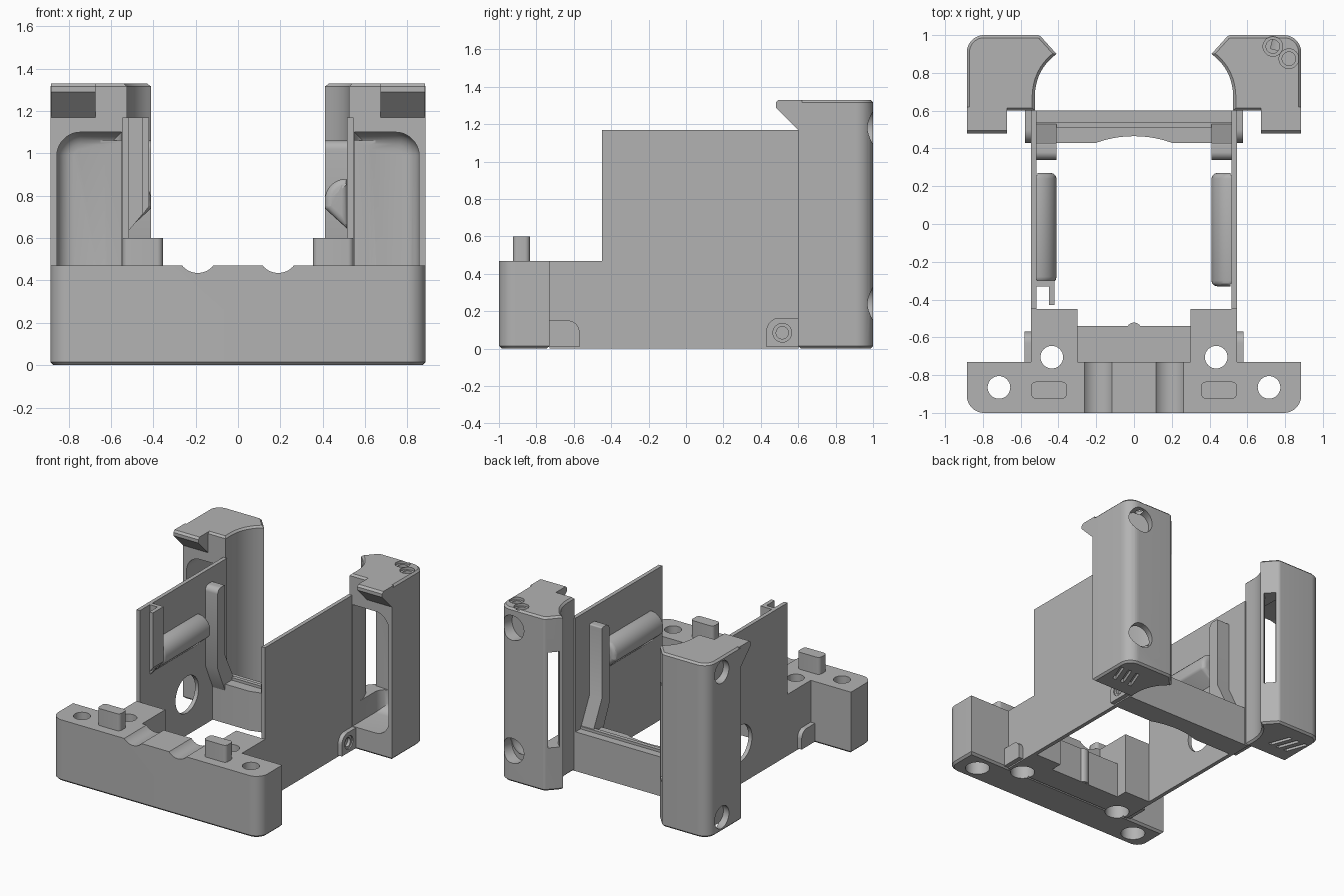
import bpy, bmesh, math
from mathutils import Vector, Matrix

if "Cube" in bpy.data.objects:
    bpy.data.objects.remove(bpy.data.objects["Cube"])

grey = bpy.data.materials.new("plain grey")
grey.use_nodes = True
COLOUR = (0.45, 0.45, 0.45, 1)
grey.diffuse_color = COLOUR
grey.node_tree.nodes["Principled BSDF"].inputs["Base Color"].default_value = COLOUR
parts = []


def finish(name, bm, keep=True):
    bmesh.ops.recalc_face_normals(bm, faces=bm.faces)
    mesh = bpy.data.meshes.new(name)
    bm.to_mesh(mesh)
    bm.free()
    obj = bpy.data.objects.new(name, mesh)
    bpy.context.collection.objects.link(obj)
    mesh.materials.append(grey)
    if keep:
        parts.append(obj)
    else:
        obj.hide_render = True
    return obj


def fillet(points, n=7):
    """Outline from (a, b, radius) corners."""
    out = []
    for i, (a, b, r) in enumerate(points):
        p = Vector((a, b))
        if r == 0:
            out.append((a, b))
            continue
        u = (Vector(points[i - 1][:2]) - p).normalized()
        v = (Vector(points[(i + 1) % len(points)][:2]) - p).normalized()
        half = u.angle(v) / 2
        centre = p + (u + v).normalized() * r / math.sin(half)
        s = p + u * r / math.tan(half) - centre
        e = p + v * r / math.tan(half) - centre
        for k in range(n + 1):
            d = s.lerp(e, k / n).normalized() * r
            out.append(tuple(centre + d))
    return out


def prism(name, outline, lo, hi, axis="z", side=1, cut_lo=0, cut_hi=0, seg=1, keep=True):
    """Extrude an outline along an axis; side=-1 mirrors in x."""
    place = {"x": lambda a, b, c: (side * c, a, b),
             "y": lambda a, b, c: (side * a, c, b),
             "z": lambda a, b, c: (side * a, b, c)}[axis]
    bm = bmesh.new()
    low = [bm.verts.new(place(a, b, lo)) for a, b in outline]
    top = [bm.verts.new(place(a, b, hi)) for a, b in outline]
    caps = [bm.faces.new(low), bm.faces.new(top)]
    for i in range(len(low)):
        bm.faces.new((low[i - 1], low[i], top[i], top[i - 1]))
    bmesh.ops.recalc_face_normals(bm, faces=bm.faces)
    rims = [(list(f.edges), w) for f, w in zip(caps, (cut_lo, cut_hi)) if w]
    for rim, width in rims:
        bmesh.ops.bevel(bm, geom=rim, offset=width, segments=seg, profile=0.5, affect="EDGES")
    return finish(name, bm, keep)


def box(name, x, y, z, side=1):
    return prism(name, [(x[0], y[0]), (x[1], y[0]), (x[1], y[1]), (x[0], y[1])], *z, side=side)


def rod(centre, radius, length, direction, n=32):
    """Round cutter."""
    bm = bmesh.new()
    turn = Vector(direction).to_track_quat("Z", "Y").to_matrix().to_4x4()
    bmesh.ops.create_cone(bm, cap_ends=True, segments=n, radius1=radius, radius2=radius,
                          depth=length, matrix=Matrix.Translation(centre) @ turn)
    return finish("cutter", bm, False)


def volume(mesh):
    bm = bmesh.new()
    bm.from_mesh(mesh)
    size = bm.calc_volume(signed=True)
    bm.free()
    return size


def cut(obj, *cutters):
    """Subtract cutters, trying another solver if one loses the part."""
    for c in cutters:
        before = volume(obj.data)
        mod = obj.modifiers.new("cut", "BOOLEAN")
        mod.object, mod.operation = c, "DIFFERENCE"
        for solver in ("EXACT", "MANIFOLD", "FLOAT"):
            mod.solver = solver
            bpy.context.view_layer.update()
            shape = obj.evaluated_get(bpy.context.evaluated_depsgraph_get())
            mesh = bpy.data.meshes.new_from_object(shape)
            if 0.2 * before < volume(mesh) < 0.99999 * before:
                obj.data = mesh
                break
        obj.modifiers.clear()
        bpy.data.objects.remove(c)


UP, BACK, SIDE = (0, 0, 1), (0, 1, 0), (1, 0, 0)

# Front bar with round grooves and counterbored screw holes
bar = prism("front_bar", fillet([(-0.885, -1, 0.09), (0.885, -1, 0.09),
            (0.885, -0.73, 0), (-0.885, -0.73, 0)]), 0, 0.47, cut_lo=0.015)
for s in (1, -1):
    cut(bar, rod((s * 0.19, -0.87, 0.53), 0.095, 0.5, BACK),
        rod((s * 0.715, -0.865, 0.3), 0.06, 1, UP),
        rod((s * 0.715, -0.865, 0), 0.085, 0.3, UP))

# Middle step behind the bar, with its guide rib
box("middle_step", (-0.3, 0.3), (-0.73, -0.54), (0, 0.27))
rib = rod((0, -0.562, 0.135), 0.04, 0.268, UP)
rib.name = "guide_rib"
rib.hide_render = False
parts.append(rib)

for s in (1, -1):
    label = "left" if s > 0 else "right"
    # Blocks and locating pegs
    block = box(label + "_block", (0.3, 0.545), (-0.73, -0.45), (0, 0.47), s)
    for part in (block, bar):
        cut(part, rod((s * 0.435, -0.705, 0.3), 0.06, 1, UP),
            rod((s * 0.435, -0.705, 0), 0.085, 0.3, UP))
    prism(label + "_peg", fillet([(0.355, -0.925, 0.025), (0.545, -0.925, 0.025),
          (0.545, -0.835, 0.025), (0.355, -0.835, 0.025)], 4), 0.46, 0.6, side=s)

    # Side wall
    wall = prism(label + "_wall", [(-0.45, 0), (0.602, 0), (0.602, 1.17), (-0.45, 1.17)],
                 0.515, 0.545, "x", s)
    if s < 0:
        cut(wall, rod((-0.53, 0.12, 0.31), 0.14, 0.3, SIDE))

    # Rounded support rail and upright strip on the inner wall
    prism(label + "_rail", fillet([(0.52, 0.88, 0), (0.41, 0.88, 0.1), (0.41, 0.74, 0.03),
          (0.52, 0.64, 0)]), -0.33 if s > 0 else -0.31, 0.27, "y", s, 0.03, 0.03, 3)
    prism(label + "_upright", fillet([(0.34, 1.06, 0.04), (0.43, 1.06, 0.01), (0.43, 0.52, 0),
          (0.54, 0.3, 0), (0.54, 0.25, 0), (0.43, 0.25, 0), (0.34, 0.45, 0)]),
          0.41, 0.52, "x", s)

    # Small outer tabs
    rear = prism(label + "_rear_tab", fillet([(0.43, 0.01, 0), (0.61, 0.01, 0),
                 (0.61, 0.165, 0), (0.43, 0.165, 0.07)]), 0.54, 0.578, "x", s)
    if s > 0:
        cut(rear, rod((0.578, 0.515, 0.085), 0.05, 0.02, SIDE),
            rod((0.56, 0.515, 0.085), 0.033, 0.03, SIDE))
    prism(label + "_front_tab", fillet([(-0.74, 0.01, 0), (-0.57, 0.01, 0),
          (-0.57, 0.15, 0.06), (-0.74, 0.15, 0)]), 0.54, 0.58, "x", s)

    # Rear post: rounded outside, scooped inside
    scoop = []
    for k in range(11):
        t = k / 10
        p = (Vector((0.41, 0.9)) * (1 - t) ** 2 + Vector((0.52, 0.82)) * 2 * t * (1 - t)
             + Vector((0.525, 0.68)) * t * t)
        scoop.append((p.x, p.y, 0))
    outline = fillet([(0.525, 0.6, 0), (0.885, 0.6, 0), (0.885, 1, 0.09), (0.5, 1, 0.03)] + scoop)
    post = prism(label + "_post", outline, 0, 1.33, side=s, cut_lo=0.014, cut_hi=0.014)
    # Front pocket, and the window that leads from it out through the slanted corner
    pocket = prism("cutter", fillet([(0.55, 0.17, 0), (0.855, 0.17, 0.11), (0.855, 1.1, 0.11),
                   (0.55, 1.1, 0)]), 0.4, 0.95, "y", s, cut_hi=0.08, seg=5, keep=False)
    window = prism("cutter", [(0.65, 0.7), (0.551, 0.69), (0.538, 0.755), (0.51, 0.82),
                   (0.475, 0.872), (0.43, 0.915), (0.4, 0.94), (0.45, 1.03), (0.5, 0.955),
                   (0.65, 0.945)], 0.33, 1.06, side=s, keep=False)
    cut(post, pocket, window)
    # Magnet and screw recesses
    if s > 0:
        for z in (0.24, 1.18):
            cut(post, rod((0.77, 1, z), 0.095, 0.16, (0.25, 1, 0)))
        for x, y in ((0.735, 0.94), (0.82, 0.875)):
            cut(post, rod((x, y, 1.33), 0.052, 0.04, UP), rod((x, y, 1.3), 0.036, 0.06, UP))
    else:
        for z in (0.11, 1.22):
            cut(post, rod((-0.88, 0.83, z), 0.085, 0.12, (-1, 0.15, 0)))
    # Vent slots in the foot
    for k in range(3):
        x = 0.63 + 0.07 * k
        cut(post, prism("cutter", [(x, 0.72), (x + 0.03, 0.72), (x + 0.09, 0.88),
            (x + 0.06, 0.88)], -0.1, 0.03, side=s, keep=False))

    # Overhanging hook at the post top
    prism(label + "_hook", [(0.62, 1.15), (0.6, 1.17), (0.48, 1.29), (0.48, 1.315),
          (0.495, 1.33), (0.62, 1.33)], 0.672, 0.884, "x", s)

# Rear cross beam with a hollowed front face
beam = box("rear_beam", (-0.53, 0.53), (0.43, 0.6), (0, 0.3))
cut(beam, rod((0, -0.125, 0.2), 0.59, 1, UP, 96))
box("beam_lip", (-0.53, 0.53), (0.51, 0.54), (0.28, 0.32))

# Cable bracket on the right wall
prism("bracket_plate", [(-0.52, 0.63), (-0.42, 0.75), (-0.42, 1.17), (-0.52, 1.17)],
      -0.33, -0.3, "y")
prism("bracket_flange", [(-0.45, 0.71), (-0.42, 0.75), (-0.42, 1.17), (-0.45, 1.17)],
      -0.43, -0.325, "y")

# Smooth the round surfaces and keep hard edges
bpy.ops.object.select_all(action="DESELECT")
for obj in parts:
    obj.select_set(True)
bpy.context.view_layer.objects.active = parts[0]
bpy.ops.object.shade_smooth_by_angle(angle=math.radians(30))
